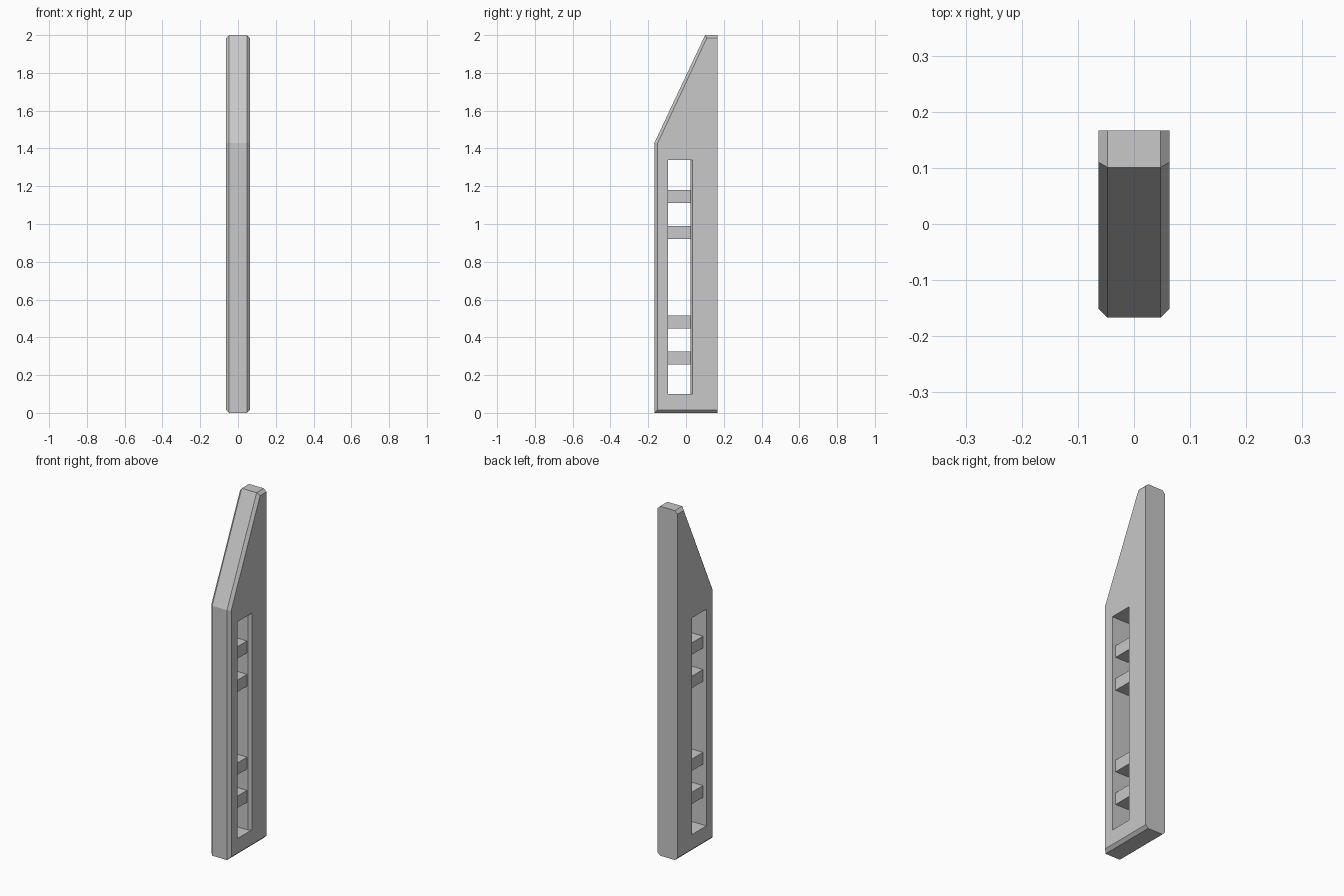
import bpy
import bmesh

cube = bpy.data.objects.get("Cube")
if cube:
    bpy.data.objects.remove(cube, do_unlink=True)

grey = bpy.data.materials.new("light_grey")
grey.use_nodes = True
colour = (0.58, 0.58, 0.58, 1)
grey.diffuse_color = colour
grey.node_tree.nodes["Principled BSDF"].inputs["Base Color"].default_value = colour


def loft(name, sections):
    """Join matching (y, z) outlines placed at successive x positions."""
    bm = bmesh.new()
    rings = [[bm.verts.new((x, y, z)) for y, z in outline] for x, outline in sections]
    for a, b in zip(rings, rings[1:]):
        for i in range(len(a)):
            j = (i + 1) % len(a)
            bm.faces.new((a[i], a[j], b[j], b[i]))
    bm.faces.new(rings[0])
    bm.faces.new(rings[-1])
    bmesh.ops.recalc_face_normals(bm, faces=bm.faces)
    mesh = bpy.data.meshes.new(name)
    bm.to_mesh(mesh)
    bm.free()
    mesh.materials.append(grey)
    obj = bpy.data.objects.new(name, mesh)
    bpy.context.collection.objects.link(obj)
    return obj


def rect(y0, y1, z0, z1):
    return [(y0, z0), (y1, z0), (y1, z1), (y0, z1)]


HALF, INNER = 0.063, 0.047

# Body: slanted panel, chamfered on every edge except the back
outer = [(-0.167, 0), (0.167, 0), (0.167, 2), (0.101, 2), (-0.167, 1.43)]
inset = [(-0.151, 0.016), (0.167, 0.016), (0.167, 1.984), (0.11, 1.984), (-0.151, 1.426)]
body = loft("body", [(-HALF, inset), (-INNER, outer), (INNER, outer), (HALF, inset)])

# Slot through the sides, with a chamfered rear edge
SLOT_FRONT, SLOT_BACK = -0.095, 0.023
wide = rect(SLOT_FRONT, 0.041, 0.1, 1.34)
narrow = rect(SLOT_FRONT, SLOT_BACK, 0.1, 1.34)
cutter = loft("slot_cutter", [(-0.07, wide), (-INNER, narrow), (INNER, narrow), (0.07, wide)])
cutter.hide_render = True
cut = body.modifiers.new("slot", "BOOLEAN")
cut.operation = "DIFFERENCE"
cut.solver = "EXACT"
cut.object = cutter
bpy.context.view_layer.objects.active = body
bpy.ops.object.modifier_apply(modifier=cut.name)
bpy.data.objects.remove(cutter, do_unlink=True)

# Four rungs across the slot, set in from both sides
for n, z in enumerate((0.257, 0.447, 0.921, 1.112), 1):
    outline = rect(SLOT_FRONT - 0.005, SLOT_BACK + 0.005, z, z + 0.068)
    loft(f"rung_{n}", [(-0.041, outline), (0.041, outline)])
